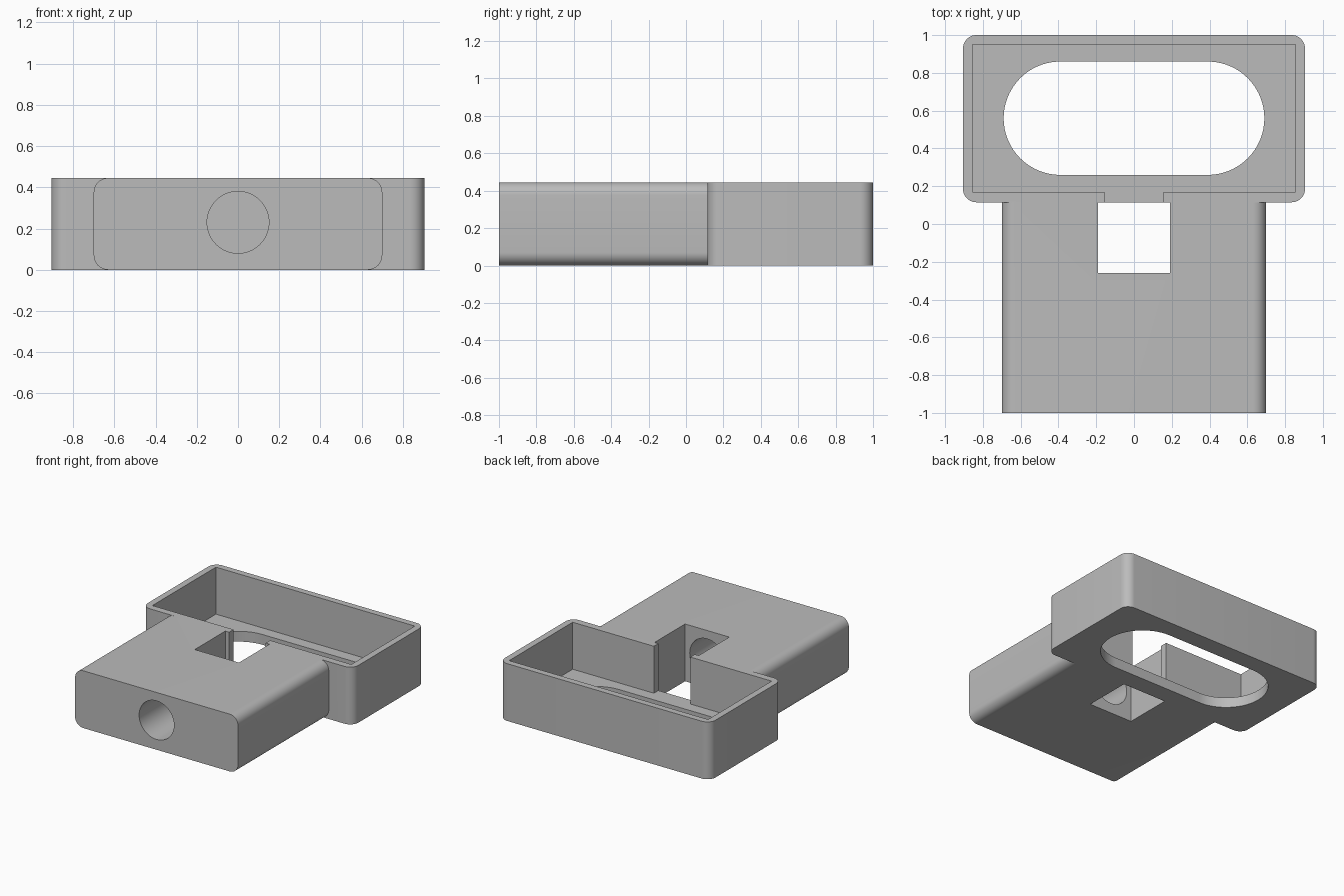
import bpy
import bmesh
from math import cos, sin, pi, radians
from mathutils import Matrix

cube = bpy.data.objects.get("Cube")
if cube:
    bpy.data.objects.remove(cube, do_unlink=True)

HEIGHT = 0.445
FLOOR = 0.08

grey = bpy.data.materials.new("plain_grey")
grey.use_nodes = True
colour = (0.5, 0.5, 0.5, 1)
grey.diffuse_color = colour
grey.node_tree.nodes["Principled BSDF"].inputs["Base Color"].default_value = colour


def rounded_outline(x0, x1, y0, y1, radius=0, steps=10):
    """Counter-clockwise rectangle with optional round corners."""
    if radius == 0:
        return [(x0, y0), (x1, y0), (x1, y1), (x0, y1)]
    centres = [(x1 - radius, y1 - radius), (x0 + radius, y1 - radius),
               (x0 + radius, y0 + radius), (x1 - radius, y0 + radius)]
    points = []
    for corner, (cx, cy) in enumerate(centres):
        for i in range(steps + 1):
            a = (corner + i / steps) * pi / 2
            points.append((cx + radius * cos(a), cy + radius * sin(a)))
    return points


def prism(name, outline, start, end, along_y=False):
    """Extrude an outline along z, or along y when the outline lies in xz."""
    bm = bmesh.new()
    low = [bm.verts.new((u, v, start)) for u, v in outline]
    face = bm.faces.new(low)
    top = bmesh.ops.extrude_face_region(bm, geom=[face])["geom"]
    verts = [g for g in top if isinstance(g, bmesh.types.BMVert)]
    bmesh.ops.translate(bm, verts=verts, vec=(0, 0, end - start))
    if along_y:
        bm.transform(Matrix(((1, 0, 0, 0), (0, 0, 1, 0), (0, 1, 0, 0), (0, 0, 0, 1))))
    bmesh.ops.remove_doubles(bm, verts=bm.verts, dist=1e-5)
    bmesh.ops.recalc_face_normals(bm, faces=bm.faces)
    mesh = bpy.data.meshes.new(name)
    bm.to_mesh(mesh)
    bm.free()
    mesh.materials.append(grey)
    obj = bpy.data.objects.new(name, mesh)
    bpy.context.collection.objects.link(obj)
    return obj


def combine(target, tool, operation):
    """Apply a boolean and discard the tool."""
    mod = target.modifiers.new(operation.lower(), "BOOLEAN")
    mod.operation = operation
    mod.solver = "EXACT"
    mod.object = tool
    bpy.context.view_layer.objects.active = target
    bpy.ops.object.modifier_apply(modifier=mod.name)
    bpy.data.objects.remove(tool, do_unlink=True)


# Rear tray joined to the block with rounded long edges
housing = prism("tray_housing", rounded_outline(-0.905, 0.905, 0.115, 1, 0.07), 0, HEIGHT)
block = prism("front_block", rounded_outline(-0.7, 0.7, 0, HEIGHT, 0.07), -1, 0.15, along_y=True)
combine(housing, block, "UNION")

# Open tray, with a gap in its front wall
cavity = prism("tray_cavity", rounded_outline(-0.855, 0.855, 0.17, 0.95), FLOOR, 0.6)
combine(housing, cavity, "DIFFERENCE")
gap = prism("wall_gap", rounded_outline(-0.157, 0.157, 0.05, 0.25), FLOOR, 0.6)
combine(housing, gap, "DIFFERENCE")

# Long slot in the tray floor and square well through the block
slot = prism("floor_slot", rounded_outline(-0.69, 0.69, 0.26, 0.86, 0.2999, 24), -0.1, 0.3)
combine(housing, slot, "DIFFERENCE")
well = prism("square_well", rounded_outline(-0.19, 0.19, -0.26, 0.115), -0.1, 0.6)
combine(housing, well, "DIFFERENCE")

# Round bore from the front face into the well
circle = [(0.15 * cos(a * pi / 32), 0.23 + 0.15 * sin(a * pi / 32)) for a in range(64)]
bore = prism("round_bore", circle, -1.1, -0.1, along_y=True)
combine(housing, bore, "DIFFERENCE")

# Smooth rounded surfaces, crisp edges
bpy.ops.object.select_all(action="DESELECT")
housing.select_set(True)
bpy.context.view_layer.objects.active = housing
bpy.ops.object.shade_smooth_by_angle(angle=radians(30))
